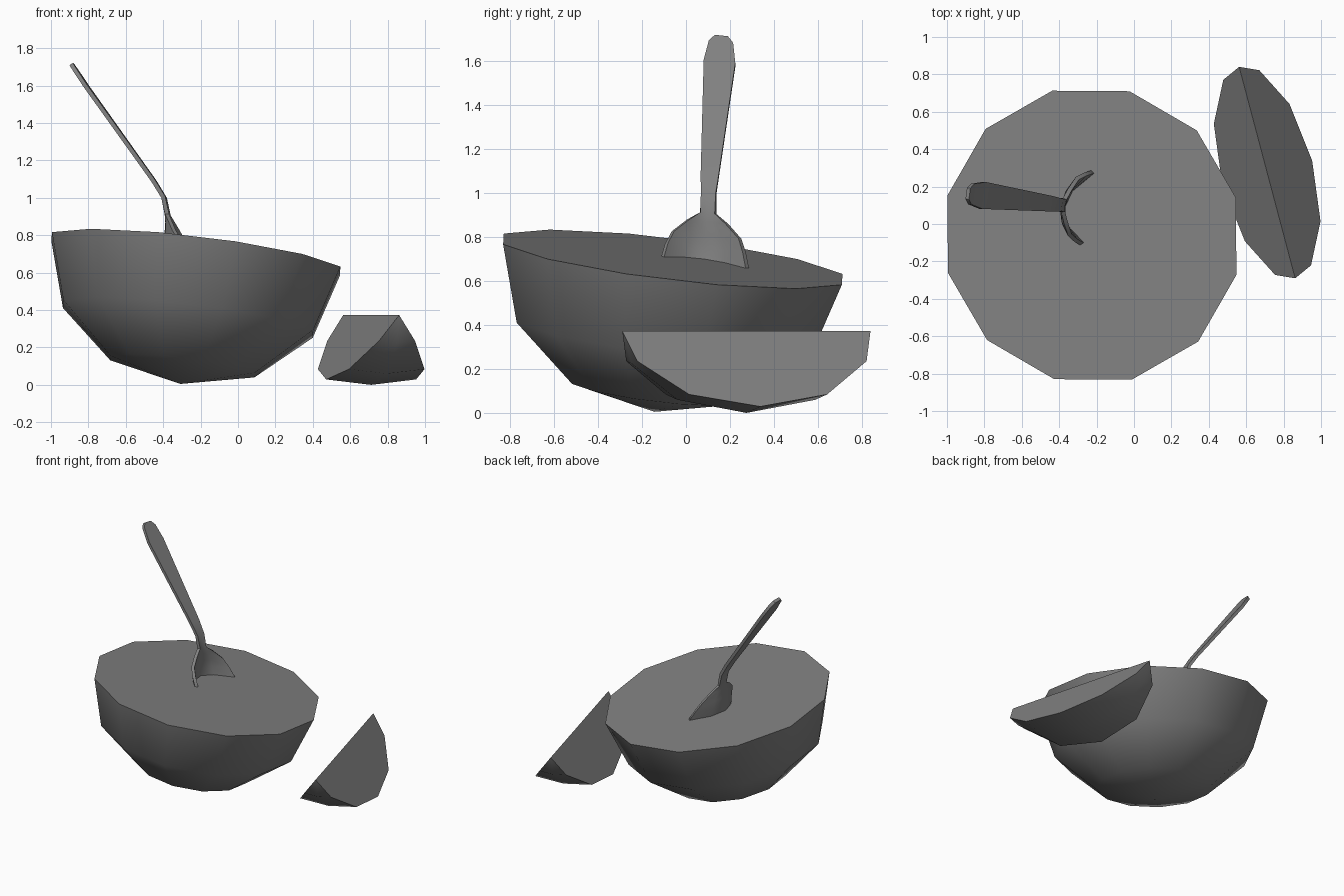
import bpy, math
from mathutils import Vector

if "Cube" in bpy.data.objects:
    bpy.data.objects.remove(bpy.data.objects["Cube"], do_unlink=True)

grey = bpy.data.materials.new("mid_grey")
grey.use_nodes = True
colour = (0.22, 0.22, 0.22, 1)
grey.diffuse_color = colour
grey.node_tree.nodes["Principled BSDF"].inputs["Base Color"].default_value = colour


def make_object(name, verts, faces, angle=40):
    mesh = bpy.data.meshes.new(name)
    mesh.from_pydata([tuple(v) for v in verts], [], faces)
    mesh.materials.append(grey)
    obj = bpy.data.objects.new(name, mesh)
    bpy.context.collection.objects.link(obj)
    bpy.ops.object.select_all(action='DESELECT')
    obj.select_set(True)
    bpy.context.view_layer.objects.active = obj
    bpy.ops.object.mode_set(mode='EDIT')
    bpy.ops.mesh.select_all(action='SELECT')
    bpy.ops.mesh.normals_make_consistent(inside=False)
    bpy.ops.object.mode_set(mode='OBJECT')
    bpy.ops.object.shade_smooth_by_angle(angle=math.radians(angle))
    return obj


def grid_faces(rows, cols, closed=False):
    span = cols if closed else cols - 1
    return [(r * cols + c, r * cols + (c + 1) % cols,
             (r + 1) * cols + (c + 1) % cols, (r + 1) * cols + c)
            for r in range(rows - 1) for c in range(span)]


# Halved fruit: squashed twelve-sided half sphere, tilted, with a flat cut top
SIDES, RADIUS, DEPTH = 12, 0.804, 0.705
verts = []
for ring in range(3):
    lat = math.radians(30 * ring)
    for i in range(SIDES):
        a = math.radians(15 + 30 * i)
        verts.append(Vector((RADIUS * math.cos(lat) * math.cos(a),
                             RADIUS * math.cos(lat) * math.sin(a),
                             -DEPTH * math.sin(lat))))
verts.append(Vector((0, 0, -DEPTH)))
faces = grid_faces(3, SIDES, True) + [tuple(range(SIDES))]
faces += [(24 + i, 24 + (i + 1) % SIDES, 36) for i in range(SIDES)]
tilt = Vector((0, 0, 1)).rotation_difference(Vector((0.12, 0.12, 1)))
centre = Vector((-0.225, -0.06, 0.7))
make_object("halved_fruit", [centre + tilt @ v for v in verts], faces)

# Fruit wedge: two flat cut faces meeting at a top ridge, rounded rind below
along = Vector((-0.256, 0.966, 0))
across = Vector((0.966, 0.256, 0))
ridge = Vector((0.712, 0.275, 0.373))
stations = [(0.54, 0.4), (0.325, 0.84), (0, 1), (-0.325, 0.84), (-0.54, 0.4)]
verts = []
for d, s in stations:
    for side, drop in ((-0.249, 0.344), (0, 0.373), (0.249, 0.344)):
        verts.append(ridge + along * d + across * side * s - Vector((0, 0, drop * s)))
verts += [ridge + along * 0.585, ridge - along * 0.585]
faces = grid_faces(5, 3)
faces += [(15, 0, 1), (15, 1, 2), (16, 12, 13), (16, 13, 14)]
faces += [(15, 0, 3, 6, 9, 12, 16), (15, 2, 5, 8, 11, 14, 16)]
make_object("fruit_wedge", verts, faces)

# Spoon: cross-sections as centre x, y, z, half width, cup depth
sections = [
    (-0.888, 0.162, 1.712, 0.03, 0), (-0.87, 0.16, 1.685, 0.056, 0),
    (-0.81, 0.153, 1.595, 0.073, 0), (-0.45, 0.109, 1.09, 0.042, 0),
    (-0.395, 0.102, 1.0, 0.035, 0), (-0.38, 0.1, 0.91, 0.035, 0.005),
    (-0.378, 0.098, 0.87, 0.09, 0.025), (-0.382, 0.093, 0.81, 0.155, 0.06),
    (-0.386, 0.088, 0.75, 0.18, 0.1), (-0.382, 0.085, 0.68, 0.197, 0.135),
    (-0.36, 0.08, 0.56, 0.17, 0.12), (-0.31, 0.078, 0.46, 0.09, 0.05),
]
width = Vector((0.13, 0.985, -0.11))
verts = []
for x, y, z, half, cup in sections:
    for t in (-1, -0.5, 0, 0.5, 1):
        verts.append(Vector((x + cup * t * t, y, z)) + width * half * t)
spoon = make_object("spoon", verts, grid_faces(len(sections), 5))
shell = spoon.modifiers.new("thickness", 'SOLIDIFY')
shell.thickness = 0.022
shell.offset = 0
bpy.ops.object.modifier_apply(modifier=shell.name)
bpy.ops.object.shade_smooth_by_angle(angle=math.radians(40))
